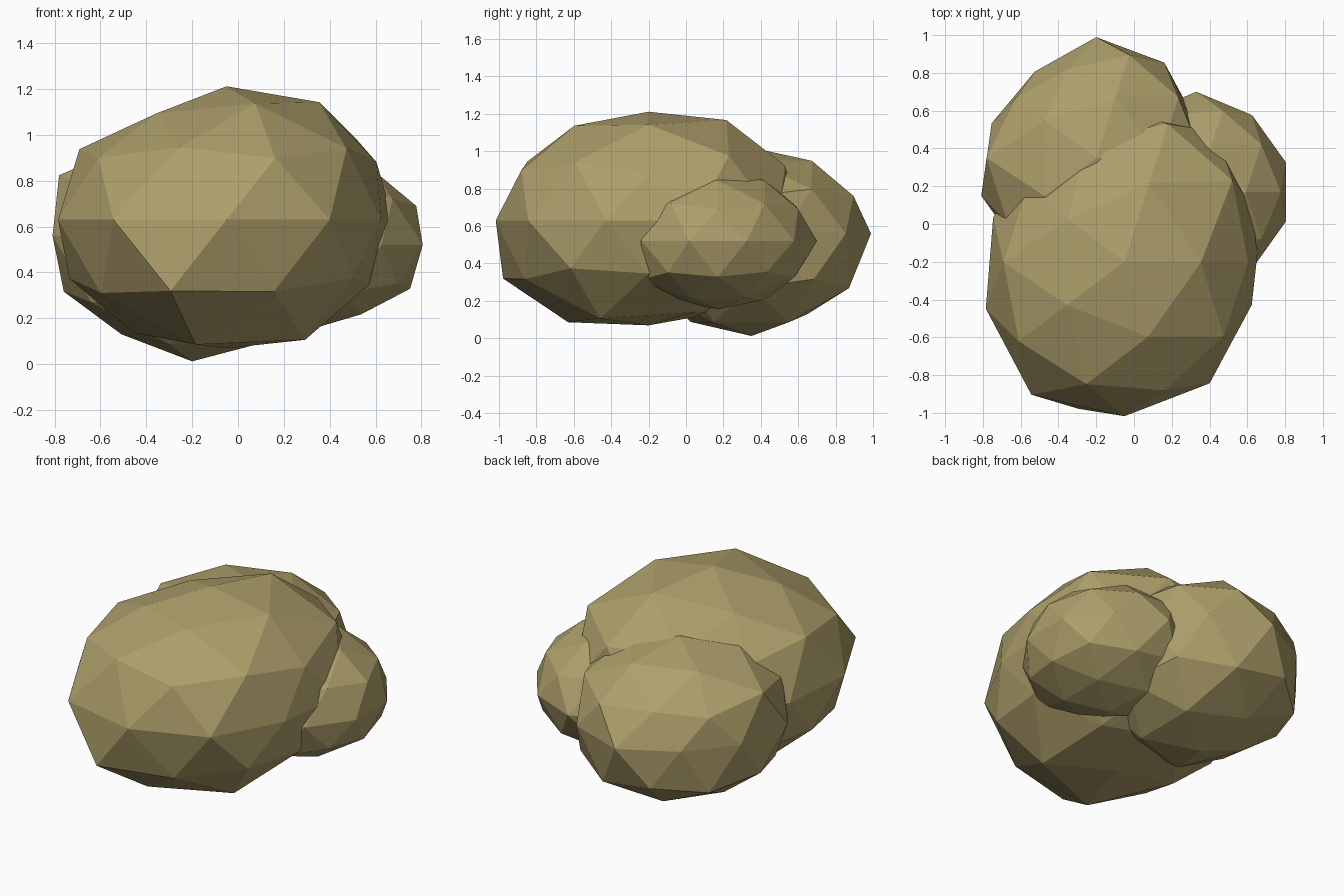
import bpy
import bmesh
from mathutils import Vector

cube = bpy.data.objects.get("Cube")
if cube:
    bpy.data.objects.remove(cube, do_unlink=True)

# One flat stone colour
stone = bpy.data.materials.new("khaki_stone")
stone.use_nodes = True
colour = (0.42, 0.345, 0.145, 1.0)
stone.diffuse_color = colour
bsdf = next(n for n in stone.node_tree.nodes if n.type == 'BSDF_PRINCIPLED')
bsdf.inputs["Base Color"].default_value = colour
bsdf.inputs["Roughness"].default_value = 0.9


def boulder(name, centre, width, depth, below, above, dents):
    """Low-poly ball with its own half-sizes; dents push (+) or press (-) it
    along a direction, fading quickly around that spot."""
    bm = bmesh.new()
    bmesh.ops.create_icosphere(bm, subdivisions=2, radius=1)
    spots = [(Vector(direction).normalized(), amount)
             for direction, amount in dents]
    for vert in bm.verts:
        out = vert.co.normalized()
        shift = sum(amount * max(0, out.dot(spot)) ** 12
                    for spot, amount in spots)
        height = above if out.z > 0 else below
        size = Vector((width, depth, height))
        vert.co = Vector(centre) + out * size + out * shift
    mesh = bpy.data.meshes.new(name)
    bm.to_mesh(mesh)
    bm.free()
    mesh.materials.append(stone)
    obj = bpy.data.objects.new(name, mesh)
    bpy.context.collection.objects.link(obj)
    return obj


# Large front boulder: heavy lower front, trimmed sides, fuller back corner
boulder(
    name="main_boulder", centre=(-0.05, -0.2, 0.63),
    width=0.77, depth=0.8, below=0.58, above=0.6,
    dents=[
        ((-3, -8, -4), 0.1),
        ((-2, -5, -8), 0.05),
        ((4, -3, -8), 0.04),
        ((0, 0, -1), -0.03),
        ((-6, -8, 0), 0.05),
        ((9, -3, 0), -0.05),
        ((9, 0, 4), -0.04),
        ((9, 0, -5), -0.04),
        ((-4, -3, 9), -0.05),
        ((-4, 3, 9), -0.06),
        ((-7, 5, 4), -0.05),
        ((-9, 3, 0), -0.03),
        ((2, 5, 8), 0.03),
        ((7, 5, 5), 0.05),
        ((3, 8, 4), 0.04),
        ((6, 8, 0), 0.04),
    ])

# Middle-sized boulder at the back, with a flatter top
boulder(
    name="back_boulder", centre=(-0.2, 0.35, 0.56),
    width=0.64, depth=0.65, below=0.56, above=0.46,
    dents=[
        ((-9, 3, 0), -0.05),
        ((-6, 8, 0), -0.07),
        ((-7, 5, 4), -0.03),
        ((-3, 8, 5), -0.06),
        ((9, 3, 0), -0.08),
        ((6, 8, 0), -0.02),
        ((-2, 5, -8), -0.05),
        ((-5, 0, -8), -0.05),
        ((-8, 0, 5), 0.05),
    ])

# Small boulder on the left
boulder(
    name="side_boulder", centre=(0.33, 0.17, 0.52),
    width=0.5, depth=0.5, below=0.37, above=0.38,
    dents=[
        ((0, 1, 0), 0.03),
        ((3, -8, -5), 0.03),
        ((5, 0, -9), -0.03),
    ])
